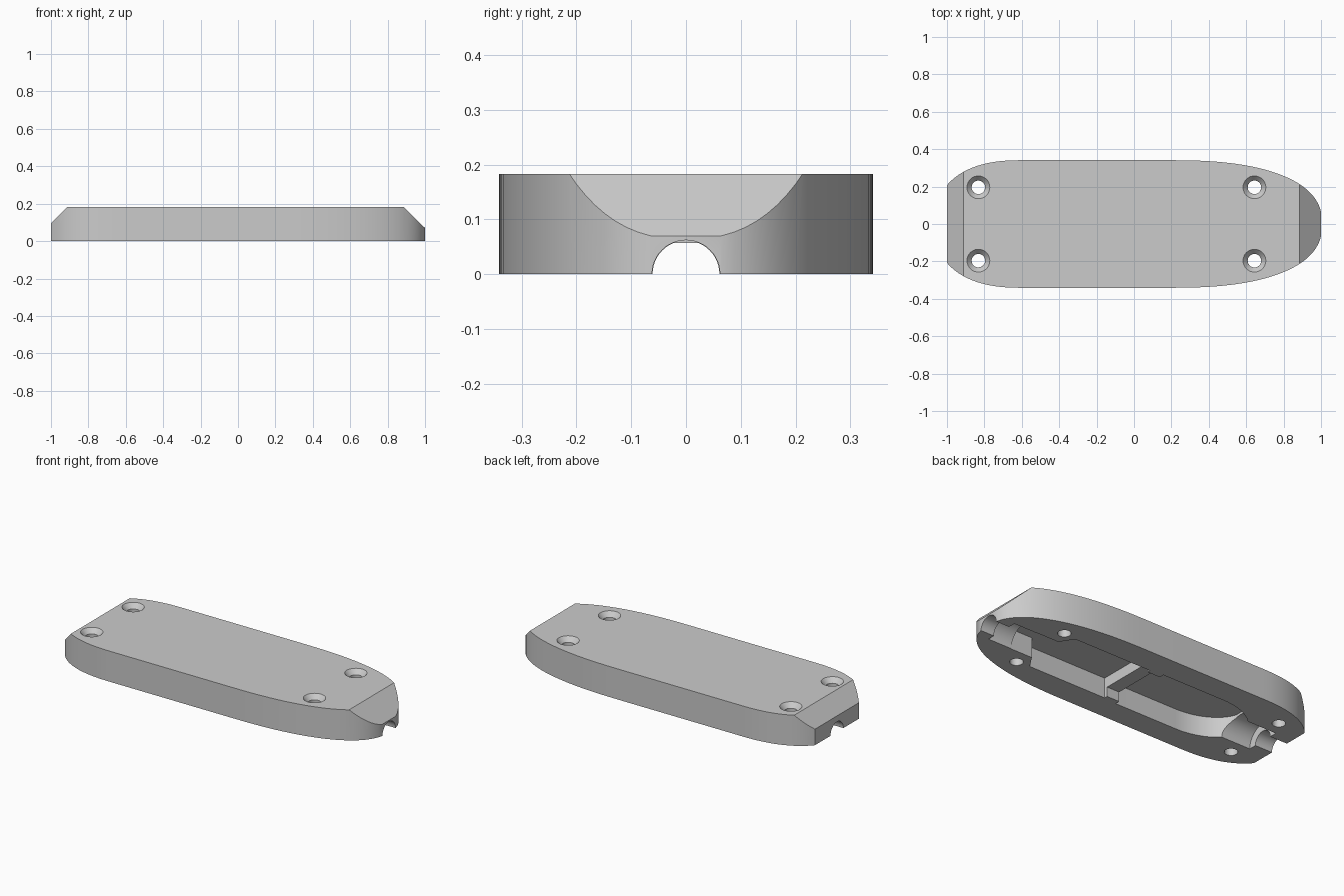
import bpy, bmesh, math
from mathutils import Vector, Matrix

cube = bpy.data.objects.get("Cube")
if cube:
    bpy.data.objects.remove(cube, do_unlink=True)

HEIGHT = 0.183
HALF_WIDTH = 0.341

grey = bpy.data.materials.new("plain grey")
grey.use_nodes = True
COLOUR = (0.6, 0.6, 0.6, 1)
grey.diffuse_color = COLOUR
grey.node_tree.nodes["Principled BSDF"].inputs["Base Color"].default_value = COLOUR


def finish(bm, name):
    bmesh.ops.recalc_face_normals(bm, faces=bm.faces)
    mesh = bpy.data.meshes.new(name)
    bm.to_mesh(mesh)
    bm.free()
    mesh.materials.append(grey)
    obj = bpy.data.objects.new(name, mesh)
    bpy.context.collection.objects.link(obj)
    return obj


def prism(half, z0, z1):
    """Extrude a half outline, mirrored across y, from z0 to z1."""
    bm = bmesh.new()
    outline = half + [(x, -y) for x, y in reversed(half)]
    face = bm.faces.new([bm.verts.new((x, y, z0)) for x, y in outline])
    out = bmesh.ops.extrude_face_region(bm, geom=[face])
    verts = [v for v in out["geom"] if isinstance(v, bmesh.types.BMVert)]
    bmesh.ops.translate(bm, verts=verts, vec=(0, 0, z1 - z0))
    return bm


def cone(r1, r2, depth, matrix, segments=48):
    bm = bmesh.new()
    bmesh.ops.create_cone(bm, cap_ends=True, segments=segments, radius1=r1,
                          radius2=r2, depth=depth, matrix=matrix)
    return bm


def arc(cx, a, b, x_end, power=2.0, steps=24):
    """Superelliptical shoulder running from the straight side to x_end."""
    sign = 1 if x_end > cx else -1
    last = math.asin((abs(x_end - cx) / a) ** (power / 2))
    angles = [last * i / steps for i in range(steps + 1)]
    return [(cx + sign * a * math.sin(t) ** (2 / power),
             b * math.cos(t) ** (2 / power)) for t in angles]


# Body: rounded plan with a sloped cut at each end
plan = (arc(-0.6, 0.465, HALF_WIDTH, -1, 2.4)[::-1]
        + arc(0.2, 0.8063, HALF_WIDTH, 1, 2.4))
bm = prism(plan, 0, HEIGHT)
for x_top, x_end, z_end in ((0.885, 1, 0.07), (-0.912, -1, 0.096)):
    run = x_end - x_top
    drop = HEIGHT - z_end
    normal = Vector((drop * math.copysign(1, run), 0, abs(run))).normalized()
    cut = bmesh.ops.bisect_plane(bm, geom=bm.verts[:] + bm.edges[:] + bm.faces[:],
                                 plane_co=(x_top, 0, HEIGHT), plane_no=normal,
                                 clear_outer=True)
    edges = [e for e in cut["geom_cut"] if isinstance(e, bmesh.types.BMEdge)]
    bmesh.ops.contextual_create(bm, geom=edges)
body = finish(bm, "cover_body")

cutters = []


def cutter(bm, name):
    obj = finish(bm, name)
    obj.hide_render = True
    cutters.append(obj)


# Underside compartments and the shallow passage joining them
FLOOR = 0.12
cutter(prism([(0.755, 0.108), (0.612, 0.108), (0.56, 0.187), (0.045, 0.187)], -0.1, FLOOR),
       "front_compartment_cutter")
cutter(prism([(-0.038, 0.196)] + arc(-0.45, 0.29, 0.196, -0.735), -0.1, FLOOR),
       "rear_compartment_cutter")
cutter(prism([(-0.06, 0.167), (0.06, 0.167)], -0.1, 0.057), "passage_cutter")

# Round cable channels along the length
for name, x0, x1, r in (("front_gland", 0.74, 0.912, 0.106),
                        ("front_slot", 0.88, 1.1, 0.062),
                        ("rear_gland", -0.886, -0.675, 0.107),
                        ("rear_slot", -1.1, -0.86, 0.061)):
    m = Matrix.Translation(((x0 + x1) / 2, 0, 0)) @ Matrix.Rotation(math.pi / 2, 4, "Y")
    cutter(cone(r, r, x1 - x0, m), name + "_cutter")

# Countersunk screw holes
SINK = 0.028
for x in (-0.832, 0.644):
    for y in (-0.196, 0.196):
        cutter(cone(0.036, 0.036, 1, Matrix.Translation((x, y, 0)), 32), "screw_hole_cutter")
        # The cone carries on slightly above the top so the rim cuts cleanly
        slope = (0.061 - 0.036) / SINK
        over = 0.01
        m = Matrix.Translation((x, y, HEIGHT + (over - SINK) / 2))
        cutter(cone(0.0362, 0.061 + slope * over, SINK + over, m, 32), "countersink_cutter")

for c in cutters:
    mod = body.modifiers.new(c.name, "BOOLEAN")
    mod.operation = "DIFFERENCE"
    mod.solver = "EXACT"
    mod.object = c

# Bake the cuts, then drop the helpers
bpy.context.view_layer.update()
graph = bpy.context.evaluated_depsgraph_get()
baked = bpy.data.meshes.new_from_object(body.evaluated_get(graph))
body.modifiers.clear()
body.data = baked
baked.materials.clear()
baked.materials.append(grey)
baked.polygons.foreach_set("material_index", [0] * len(baked.polygons))
for c in cutters:
    bpy.data.objects.remove(c, do_unlink=True)

bpy.ops.object.select_all(action="DESELECT")
body.select_set(True)
bpy.context.view_layer.objects.active = body
bpy.ops.object.shade_smooth_by_angle(angle=math.radians(25))
